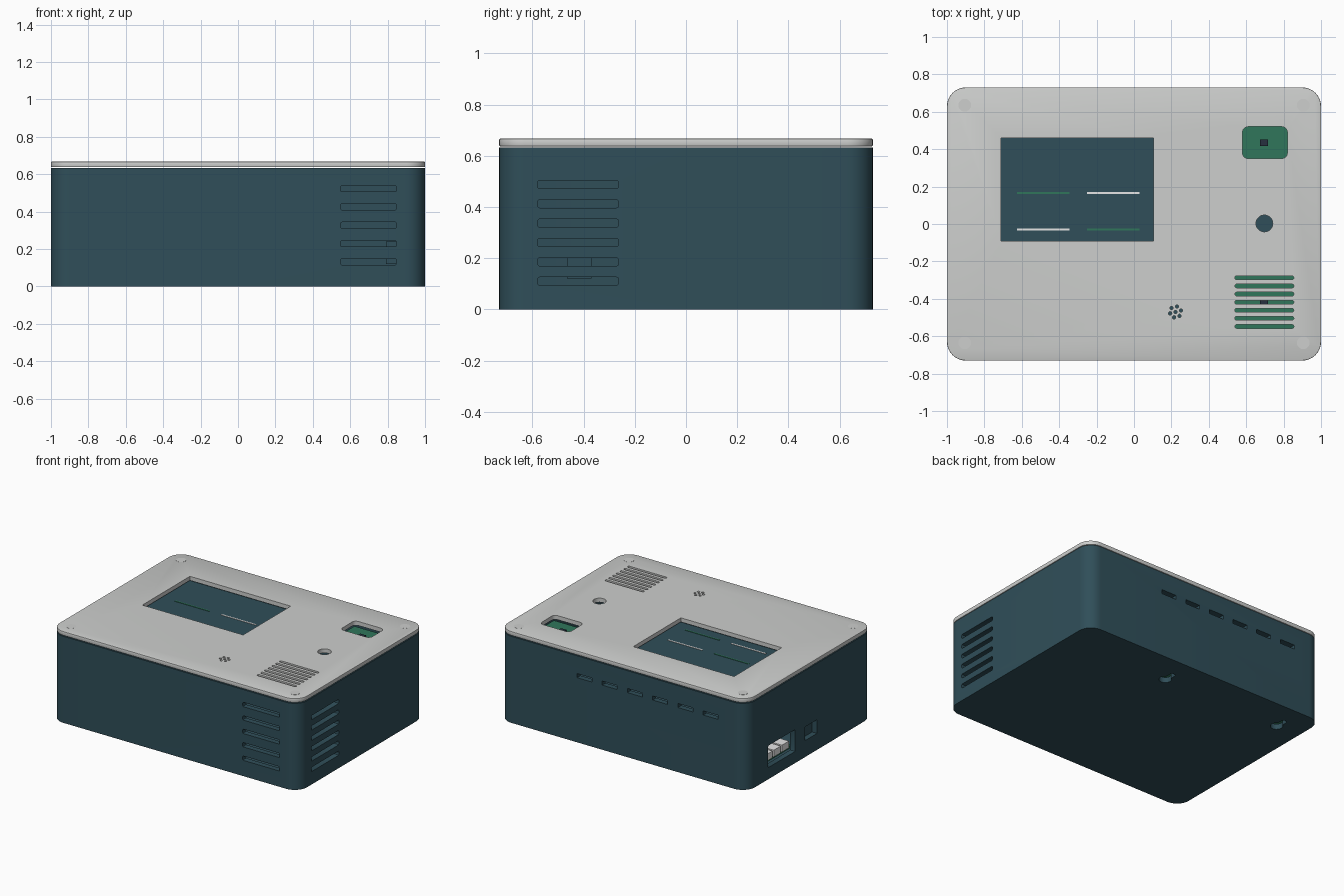
import bpy, bmesh, math
from mathutils import Vector

old = bpy.data.objects.get("Cube")
if old:
    bpy.data.objects.remove(old, do_unlink=True)


def material(name, rgb):
    m = bpy.data.materials.new(name)
    m.use_nodes = True
    m.diffuse_color = (*rgb, 1)
    m.node_tree.nodes["Principled BSDF"].inputs["Base Color"].default_value = (*rgb, 1)
    return m


TEAL = material("dark teal", (0.029, 0.077, 0.1))
GREY = material("light grey", (0.61, 0.62, 0.61))
GREEN = material("board green", (0.029, 0.18, 0.105))
WHITE = material("white", (0.87, 0.87, 0.87))
CHIP = material("charcoal blue", (0.02, 0.03, 0.05))


def add_prism(bm, centre, size, radius=0.0, axis="Z", segs=5):
    """Rounded rectangle extruded along an axis; size is given in x, y, z."""
    a, b, c = {"Z": (0, 1, 2), "Y": (0, 2, 1), "X": (1, 2, 0)}[axis]
    pts = []
    for i, (su, sv) in enumerate([(1, 1), (-1, 1), (-1, -1), (1, -1)]):
        cu, cv = su * (size[a] / 2 - radius), sv * (size[b] / 2 - radius)
        for k in range(segs + 1 if radius else 1):
            t = math.pi / 2 * (i + k / segs)
            pts.append((cu + radius * math.cos(t), cv + radius * math.sin(t)))
    # Drop doubles where the straight sides vanish
    pts = [p for i, p in enumerate(pts) if math.dist(p, pts[i - 1]) > 1e-5]
    rings = []
    for side in (-0.5, 0.5):
        ring = []
        for u, v in pts:
            p = Vector(centre)
            p[a] += u
            p[b] += v
            p[c] += side * size[c]
            ring.append(bm.verts.new(p))
        rings.append(ring)
    low, high = rings
    faces = [bm.faces.new(low[::-1]), bm.faces.new(high)]
    for i in range(len(pts)):
        faces.append(bm.faces.new((low[i - 1], low[i], high[i], high[i - 1])))
    bmesh.ops.recalc_face_normals(bm, faces=faces)
    return faces


def make(name, mat, prisms, bevel=0.0):
    bm = bmesh.new()
    for p in prisms:
        faces = add_prism(bm, *p)
        if bevel:
            rim = list(faces[0].edges) + list(faces[1].edges)
            bmesh.ops.bevel(bm, geom=rim, offset=bevel, segments=2,
                            profile=0.5, affect="EDGES")
    mesh = bpy.data.meshes.new(name)
    bm.to_mesh(mesh)
    bm.free()
    mesh.materials.append(mat)
    ob = bpy.data.objects.new(name, mesh)
    bpy.context.collection.objects.link(ob)
    return ob


def select_only(ob):
    bpy.ops.object.select_all(action="DESELECT")
    ob.select_set(True)
    bpy.context.view_layer.objects.active = ob


def cut(ob, prisms):
    cutter = make("cutter", ob.data.materials[0], prisms)
    cutter.hide_render = True
    mod = ob.modifiers.new("openings", "BOOLEAN")
    mod.operation, mod.solver, mod.object = "DIFFERENCE", "EXACT", cutter
    mod.use_self = True
    select_only(ob)
    bpy.ops.object.modifier_apply(modifier=mod.name)
    bpy.data.objects.remove(cutter, do_unlink=True)


def smooth(ob):
    select_only(ob)
    bpy.ops.object.shade_smooth_by_angle(angle=math.radians(30))


def disc(x, y, z, r, h):
    return ((x, y, z), (2 * r, 2 * r, h), r, "Z", 5)


W, D, BODY_TOP, LID_LOW, LID_TOP = 2.0, 1.46, 0.632, 0.637, 0.667

# Body: hollow tray with vents, ports and hanging holes
body = make("case_body", TEAL, [((0, 0, BODY_TOP / 2), (W, D, BODY_TOP), 0.1, "Z", 10)])
cut(body, [((0, 0, 0.54), (W - 0.08, D - 0.08, 1.0), 0.06, "Z", 8)])
holes = []
for i in range(5):  # front vents
    holes.append(((0.698, -0.71, 0.131 + 0.098 * i), (0.297, 0.12, 0.032), 0.006, "Y", 2))
for i in range(6):  # side vents and rear slots
    holes.append(((0.98, -0.422, 0.11 + 0.0756 * i), (0.12, 0.314, 0.031), 0.006, "X", 2))
    holes.append(((0.31 - 0.204 * i, 0.71, 0.487), (0.12, 0.12, 0.03), 0.0, "Y"))
holes.append(((-0.98, 0.325, 0.165), (0.12, 0.31, 0.16), 0.008, "X", 2))  # port window
holes.append(((-0.98, -0.015, 0.17), (0.12, 0.14, 0.1), 0.0, "X"))  # power inlet
cut(body, holes)
for x in (0.15, -0.81):  # keyhole = round entry plus narrow neck
    cut(body, [disc(x, 0.5, 0, 0.042, 0.2)])
    cut(body, [((x, 0.55, 0), (0.04, 0.08, 0.2), 0.015, "Z", 4)])
smooth(body)

# Lid with screen window, sensor window, button hole, microphone holes and grille
lid = make("lid", GREY, [((0, 0, (LID_LOW + LID_TOP) / 2), (W, D, LID_TOP - LID_LOW),
                          0.1, "Z", 10)], bevel=0.004)
MID = (LID_LOW + LID_TOP) / 2
openings = [
    ((-0.303, 0.185, MID), (0.815, 0.55, 0.1), 0.0),
    ((0.7, 0.435, MID), (0.24, 0.17, 0.1), 0.03, "Z", 4),
    disc(0.697, 0.003, MID, 0.045, 0.1),
    disc(0.222, -0.47, MID, 0.009, 0.1),
]
for i in range(6):
    t = math.radians(60 * i + 15)
    openings.append(disc(0.222 + 0.03 * math.cos(t), -0.47 + 0.03 * math.sin(t),
                         MID, 0.009, 0.1))
for i in range(7):
    openings.append(((0.697, -0.288 - 0.0433 * i, MID), (0.315, 0.02, 0.1), 0.009, "Z", 3))
cut(lid, openings)
smooth(lid)

# Flush screw caps in the lid corners
smooth(make("screw_caps", GREY, [disc(sx * 0.905, sy * 0.635, LID_TOP, 0.034, 0.0016)
                                 for sx in (-1, 1) for sy in (-1, 1)]))

# Screen below its window, with coloured bars
make("screen", TEAL, [((-0.303, 0.185, 0.592), (0.86, 0.6, 0.06), 0.0)])
BAR = (0.28, 0.011, 0.004)
make("screen_bars_white", WHITE, [((-0.11, 0.165, 0.623), BAR), ((-0.485, -0.03, 0.623), BAR)])
make("screen_bars_green", GREEN, [((-0.485, 0.165, 0.623), BAR), ((-0.11, -0.03, 0.623), BAR)])

# Sensor board, button and speaker board under the lid openings
make("sensor_board", GREEN, [((0.7, 0.435, 0.6), (0.28, 0.22, 0.02), 0.0)])
make("sensor_chip", CHIP, [((0.695, 0.435, 0.615), (0.045, 0.035, 0.012), 0.0)])
smooth(make("button", TEAL, [disc(0.697, 0.003, 0.59, 0.055, 0.05)]))
make("speaker_board", GREEN, [((0.697, -0.417, 0.59), (0.36, 0.34, 0.02), 0.0)])
make("speaker_chip", CHIP, [((0.695, -0.417, 0.604), (0.045, 0.03, 0.01), 0.0)])

# Main boards and white connectors behind the port window
make("main_board", GREEN, [((-0.6, 0.37, 0.1), (0.7, 0.46, 0.02), 0.0),
                           ((0.15, 0.48, 0.1), (0.4, 0.3, 0.02), 0.0)])
make("port_connectors", WHITE, [((-0.9, y, 0.135), (0.13, 0.08, 0.05), 0.0)
                                for y in (0.23, 0.325, 0.42)])
make("power_inlet", TEAL, [((-0.93, -0.015, 0.17), (0.06, 0.16, 0.13), 0.0)])
make("inner_module", TEAL, [((0.85, -0.417, 0.18), (0.12, 0.095, 0.12), 0.0)])
